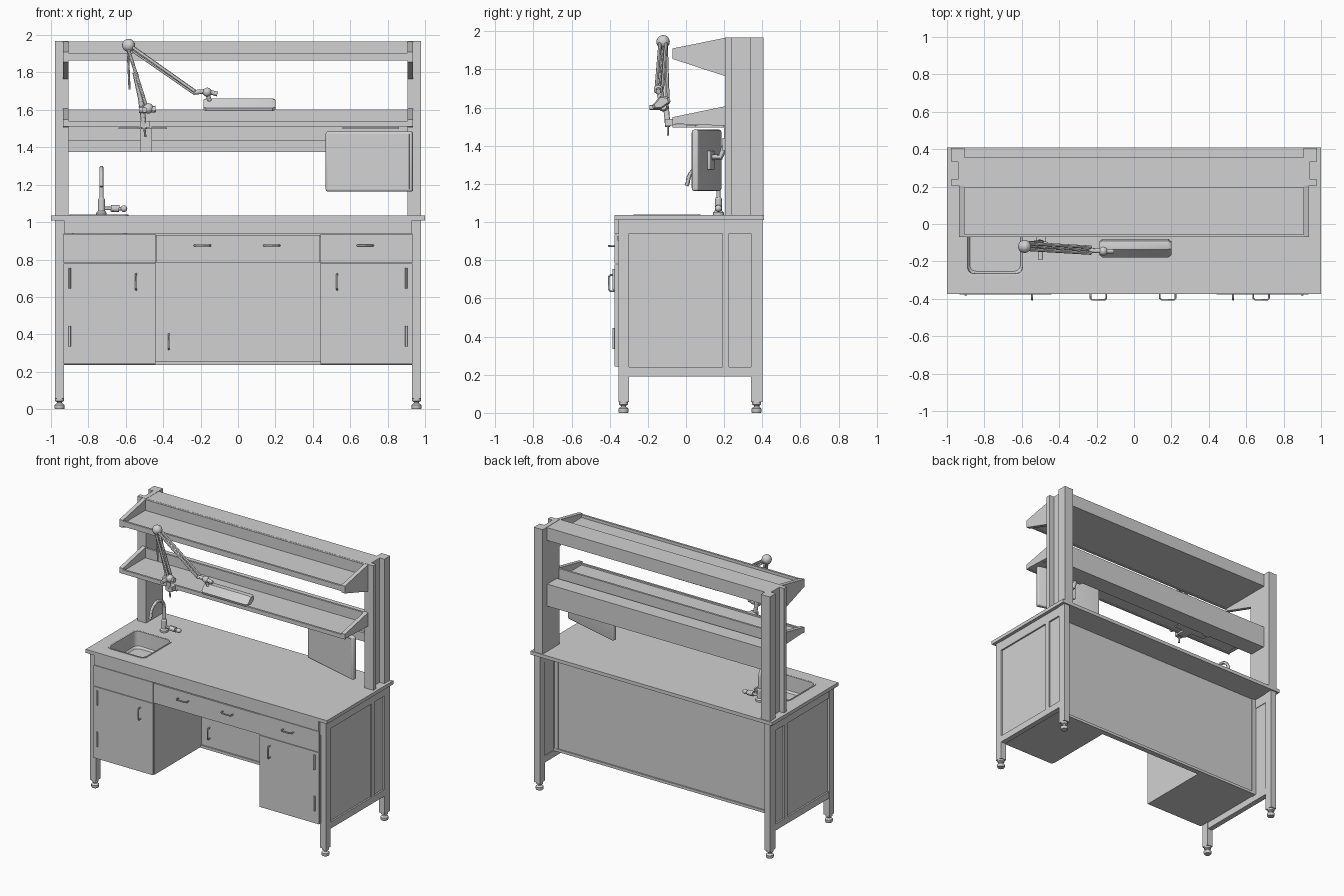
import bpy, bmesh, math
from mathutils import Vector

if "Cube" in bpy.data.objects:
    bpy.data.objects.remove(bpy.data.objects["Cube"])

grey = bpy.data.materials.new("light_grey")
grey.diffuse_color = (0.64, 0.64, 0.64, 1)
grey.use_nodes = True
grey.node_tree.nodes["Principled BSDF"].inputs["Base Color"].default_value = grey.diffuse_color


def finish(name, bm, smooth=False):
    bmesh.ops.recalc_face_normals(bm, faces=bm.faces)
    me = bpy.data.meshes.new(name)
    bm.to_mesh(me)
    bm.free()
    me.materials.append(grey)
    ob = bpy.data.objects.new(name, me)
    bpy.context.collection.objects.link(ob)
    if smooth:
        bpy.ops.object.select_all(action='DESELECT')
        ob.select_set(True)
        bpy.context.view_layer.objects.active = ob
        bpy.ops.object.shade_smooth_by_angle()
    return ob


def box(name, x0, x1, y0, y1, z0, z1, bevel=0.0):
    bm = bmesh.new()
    bmesh.ops.create_cube(bm, size=1)
    for v in bm.verts:
        v.co = ((x0 + x1) / 2 + v.co.x * (x1 - x0), (y0 + y1) / 2 + v.co.y * (y1 - y0),
                (z0 + z1) / 2 + v.co.z * (z1 - z0))
    if bevel:
        bmesh.ops.bevel(bm, geom=bm.edges[:], offset=bevel, segments=3, profile=0.5, affect='EDGES')
    return finish(name, bm, bevel > 0)


def pair(name, x0, x1, *rest):
    box(name + "_right", x0, x1, *rest)
    box(name + "_left", -x1, -x0, *rest)


def skin(name, rings, smooth=True, first=True, last=True):
    """Bridge rings of points into a closed surface."""
    bm = bmesh.new()
    rings = [[bm.verts.new(p) for p in ring] for ring in rings]
    for a, b in zip(rings, rings[1:]):
        for i in range(len(a)):
            j = (i + 1) % len(a)
            bm.faces.new((a[i], a[j], b[j], b[i]))
    if first:
        bm.faces.new(rings[0])
    if last:
        bm.faces.new(rings[-1])
    return finish(name, bm, smooth)


def side_plate(name, profile, x0, x1):
    """Extrude a (y, z) profile along x."""
    return skin(name, [[(x, y, z) for y, z in profile] for x in (x0, x1)], False)


def lathe(name, profile, x, y, n=20):
    """Spin a (radius, z) profile around a vertical axis."""
    return skin(name, [[(x + r * math.cos(i * math.tau / n), y + r * math.sin(i * math.tau / n), z)
                        for i in range(n)] for r, z in profile])


def rod(name, points, r, n=12):
    """Round bar along a path."""
    pts = [Vector(p) for p in points]
    rings, side = [], None
    for i, p in enumerate(pts):
        d = (pts[min(i + 1, len(pts) - 1)] - pts[max(i - 1, 0)]).normalized()
        side = (side - d * side.dot(d)).normalized() if side else d.orthogonal().normalized()
        up = d.cross(side)
        rings.append([p + r * (math.cos(k * math.tau / n) * side + math.sin(k * math.tau / n) * up)
                      for k in range(n)])
    return skin(name, rings)


def ball(name, c, r):
    bm = bmesh.new()
    bmesh.ops.create_uvsphere(bm, u_segments=16, v_segments=10, radius=r)
    bmesh.ops.translate(bm, vec=c, verts=bm.verts)
    return finish(name, bm, True)


def rounded_rect(x0, x1, y0, y1, r, z, n=5):
    out = []
    for k, (cx, cy) in enumerate(((x1 - r, y1 - r), (x0 + r, y1 - r), (x0 + r, y0 + r), (x1 - r, y0 + r))):
        for i in range(n + 1):
            a = (k + i / n) * math.pi / 2
            out.append((cx + r * math.cos(a), cy + r * math.sin(a), z))
    return out


# Worktop with sink opening
top = box("worktop", -1, 1, -0.375, 0.41, 1.01, 1.036)
cutter = skin("sink_cutter", [rounded_rect(-0.898, -0.587, -0.273, 0.073, 0.03, z) for z in (0.95, 1.1)])
cutter.hide_render = True
mod = top.modifiers.new("sink_hole", 'BOOLEAN')
mod.operation, mod.object, mod.solver = 'DIFFERENCE', cutter, 'EXACT'
bpy.context.view_layer.objects.active = top
bpy.ops.object.modifier_apply(modifier="sink_hole")
bpy.data.objects.remove(cutter)

# Sink basin with thin rim
skin("sink_basin", [rounded_rect(-0.90 + d, -0.585 - d, -0.275 + d, 0.075 - d, 0.035, z)
                    for d, z in ((0, 1.036), (0, 1.040), (0.010, 1.039), (0.012, 0.93), (0.022, 0.915))],
     first=False)
lathe("sink_drain", [(0.02, 0.915), (0.02, 0.92)], -0.74, -0.1)

# Leg frames, feet and end panels
for y0, y1, label in ((-0.355, -0.30, "front"), (0.34, 0.40, "back")):
    pair(label + "_leg", 0.93, 0.978, y0, y1, 0.058, 1.01)
    for s in (-1, 1):
        lathe(label + "_foot", [(0.024, 0), (0.027, 0.006), (0.027, 0.022), (0.014, 0.032), (0.014, 0.038),
                                (0.024, 0.044), (0.024, 0.06)], s * 0.954, (y0 + y1) / 2)
pair("end_bottom_rail", 0.935, 0.975, -0.30, 0.34, 0.19, 0.24)
pair("end_top_rail", 0.935, 0.975, -0.30, 0.34, 0.94, 1.01)
pair("end_middle_post", 0.935, 0.975, 0.19, 0.225, 0.24, 0.94)
pair("end_panel", 0.94, 0.963, -0.30, 0.19, 0.24, 0.94)
pair("end_narrow_panel", 0.94, 0.963, 0.225, 0.34, 0.24, 0.94)
box("front_apron", -0.93, 0.93, -0.374, -0.35, 0.938, 1.01)

# Back panel with slim frame
box("back_panel", -0.935, 0.935, 0.195, 0.215, 0.24, 1.01)
box("back_bottom_rail", -0.935, 0.935, 0.185, 0.225, 0.235, 0.255)
pair("back_stile", 0.905, 0.935, 0.195, 0.222, 0.255, 1.01)

# Cabinets with doors, drawer fronts and hinges
pair("cabinet_body", 0.44, 0.935, -0.36, 0.195, 0.24, 0.905)
pair("cabinet_door", 0.442, 0.933, -0.376, -0.36, 0.242, 0.778)
pair("cabinet_upper_front", 0.442, 0.933, -0.376, -0.36, 0.782, 0.936)
box("drawer_body", -0.44, 0.44, -0.36, 0.195, 0.785, 0.925)
box("center_drawer_front", -0.438, 0.438, -0.374, -0.36, 0.784, 0.932)
for s in (-1, 1):
    for z in (0.70, 0.39):
        rod("door_hinge", [(s * 0.90, -0.38, z - 0.055), (s * 0.90, -0.38, z + 0.055)], 0.006)


def handle(name, x, z, dx, dz, y=-0.375):
    rod(name, [(x - dx, y, z - dz), (x - dx, y - 0.022, z - dz), (x - dx * 0.8, y - 0.03, z - dz * 0.8),
               (x + dx * 0.8, y - 0.03, z + dz * 0.8), (x + dx, y - 0.022, z + dz), (x + dx, y, z + dz)], 0.005)


for x in (-0.19, 0.18, 0.68):
    handle("drawer_handle", x, 0.875, 0.042, 0)
for x in (-0.545, 0.53):
    handle("door_handle", x, 0.68, 0, 0.042)
handle("back_panel_handle", -0.37, 0.36, 0, 0.04, 0.197)

# Slotted uprights
pair("upright_back_post", 0.905, 0.978, 0.335, 0.405, 1.036, 1.968)
pair("upright_web", 0.905, 0.94, 0.235, 0.335, 1.036, 1.968)
pair("upright_front_strip", 0.905, 0.978, 0.205, 0.238, 1.036, 1.968)

# Cross beams
box("upper_beam", -0.906, 0.906, 0.21, 0.355, 1.87, 1.966)
box("lower_beam", -0.906, 0.906, 0.235, 0.35, 1.375, 1.54)
box("accessory_rail", -0.905, 0.905, 0.215, 0.235, 1.375, 1.44)

# Shelf trays with tapered end brackets
upper = [(-0.07, 1.91), (-0.07, 1.855), (0.205, 1.765), (0.205, 1.966), (-0.03, 1.918)]
lower = [(-0.07, 1.55), (-0.07, 1.515), (0.205, 1.505), (0.205, 1.607)]
for label, prof, z, lip, back in (("upper", upper, 1.87, 1.905, 1.965), ("lower", lower, 1.515, 1.54, 1.603)):
    box(label + "_shelf", -0.91, 0.91, -0.065, 0.205, z, z + 0.014)
    box(label + "_shelf_lip", -0.935, 0.935, -0.07, -0.055, z - 0.005, lip)
    box(label + "_shelf_back", -0.91, 0.91, 0.195, 0.21, z, back)
    for s in (-1, 1):
        side_plate(label + "_shelf_bracket", prof, s * 0.905, s * 0.935)

# Angled monitor on its arm
screen = box("monitor", -0.240, 0.240, -0.018, 0.018, -0.16, 0.16, 0.01)
bezel = box("monitor_screen", -0.225, 0.225, -0.021, -0.0175, -0.146, 0.146)
rear = box("monitor_rear", -0.05, 0.05, 0.015, 0.032, -0.05, 0.05, 0.006)
for ob in (screen, bezel, rear):
    ob.location = (0.703, 0.108, 1.324)
    ob.rotation_euler = (0, 0, math.radians(-15))
rod("monitor_arm", [(0.71, 0.13, 1.34), (0.71, 0.18, 1.34), (0.71, 0.20, 1.39), (0.71, 0.225, 1.41)], 0.016)
box("monitor_mount", 0.66, 0.76, 0.19, 0.216, 1.375, 1.44)
box("monitor_bracket", 0.56, 0.86, 0.05, 0.20, 1.497, 1.508)

# Gooseneck faucet with side lever
fx, fy = -0.73, 0.17
lathe("faucet_base", [(0.028, 1.035), (0.028, 1.05), (0.019, 1.06), (0.019, 1.12), (0.013, 1.13)], fx, fy)
arch = [(fx, fy - 0.08 + 0.08 * math.cos(a * math.pi / 12), 1.21 + 0.08 * math.sin(a * math.pi / 12))
        for a in range(13)]
rod("faucet_spout", [(fx, fy, 1.11)] + arch + [(fx, fy - 0.168, 1.19)], 0.011)
rod("faucet_lever", [(fx, fy, 1.075), (-0.61, fy, 1.072)], 0.010)
rod("faucet_valve", [(-0.68, fy, 1.074), (-0.635, fy, 1.072)], 0.019)
ball("faucet_knob", (-0.61, fy, 1.072), 0.018)

# Jointed lamp clamped to the lower shelf
ly = -0.12
ball("lamp_elbow", (-0.585, ly, 1.945), 0.035)
for d in (-0.016, 0.016):
    rod("lamp_lower_arm", [(-0.59, ly + d, 1.935), (-0.49, -0.11 + d, 1.62)], 0.009)
    rod("lamp_upper_arm", [(-0.57, ly + d, 1.94), (-0.23, -0.14 + d, 1.70)], 0.009)
rod("lamp_spring", [(-0.59, ly, 1.935), (-0.58, ly, 1.71)], 0.006)
rod("lamp_upper_link", [(-0.565, ly, 1.915), (-0.24, -0.14, 1.69)], 0.006)
rod("lamp_post", [(-0.55, ly, 1.80), (-0.52, -0.11, 1.66), (-0.50, -0.095, 1.50)], 0.015)
rod("lamp_pin", [(-0.50, -0.095, 1.50), (-0.495, -0.095, 1.455)], 0.006)
rod("lamp_base_joint", [(-0.53, ly, 1.60), (-0.44, ly, 1.605)], 0.018)
rod("lamp_base_screw", [(-0.50, -0.11, 1.60), (-0.50, -0.19, 1.60)], 0.014)
ball("lamp_base_knob", (-0.48, ly, 1.608), 0.028)
box("lamp_clamp", -0.53, -0.46, -0.07, 0.20, 1.497, 1.511)
box("lamp_clamp_lip", -0.525, -0.47, -0.11, -0.068, 1.505, 1.54)
box("lamp_clamp_plate", -0.64, -0.38, 0.0, 0.12, 1.497, 1.506)
box("lamp_rail_plate", -0.52, -0.46, 0.20, 0.216, 1.375, 1.50)
rod("lamp_wrist", [(-0.24, -0.14, 1.693), (-0.17, -0.145, 1.70), (-0.11, -0.145, 1.685)], 0.013)
ball("lamp_wrist_knob", (-0.165, -0.145, 1.695), 0.024)
rod("lamp_head_stem", [(-0.165, -0.145, 1.695), (-0.15, -0.135, 1.64)], 0.012)

# Lamp head sloping down to the front, with tapered ends
head = [(-0.08, 1.63), (-0.09, 1.655), (-0.12, 1.662), (-0.135, 1.66), (-0.178, 1.611), (-0.172, 1.593), (-0.13, 1.593)]
skin("lamp_head", [[(x, -0.13 + (y + 0.13) * k, 1.628 + (z - 1.628) * k) for y, z in head]
                   for x, k in ((-0.185, 0.75), (-0.17, 1), (0.185, 1), (0.2, 0.75))])
